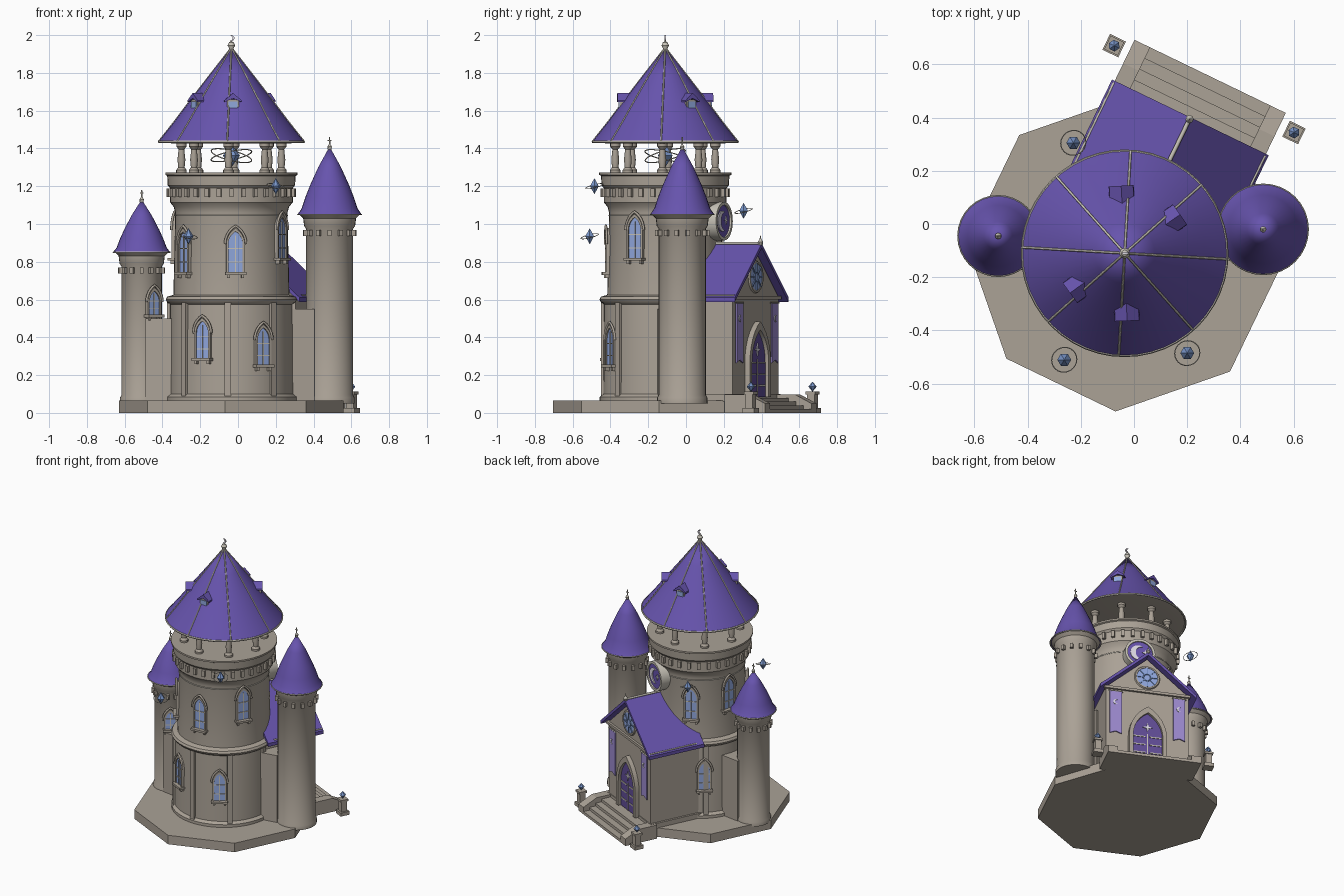
import bpy, bmesh
from math import sin, cos, pi, radians, hypot, atan2
from mathutils import Matrix, Vector

if "Cube" in bpy.data.objects:
    bpy.data.objects.remove(bpy.data.objects["Cube"])


def material(name, rgb):
    m = bpy.data.materials.new(name)
    m.use_nodes = True
    m.diffuse_color = (*rgb, 1)
    m.node_tree.nodes["Principled BSDF"].inputs["Base Color"].default_value = (*rgb, 1)
    return m


STONE = material("warm stone", (0.405, 0.36, 0.305))
ROOF = material("purple roof", (0.135, 0.088, 0.42))
DOOR = material("dark purple", (0.12, 0.075, 0.31))
BANNER = material("lilac cloth", (0.34, 0.26, 0.64))
GLASS = material("window blue", (0.28, 0.39, 0.73))
CRYSTAL = material("crystal blue", (0.19, 0.30, 0.58))
METAL = material("pale metal", (0.58, 0.55, 0.48))
WHITE = material("moon white", (0.75, 0.72, 0.8))
ID = Matrix.Identity(4)


def T(x, y, z=0):
    return Matrix.Translation((x, y, z))


def R(deg, axis="Z"):
    return Matrix.Rotation(radians(deg), 4, axis)


def finish(name, bm, mat, M, smooth=True):
    bmesh.ops.recalc_face_normals(bm, faces=bm.faces)
    bm.transform(M)
    me = bpy.data.meshes.new(name)
    bm.to_mesh(me)
    bm.free()
    me.materials.append(mat)
    if smooth:
        me.polygons.foreach_set("use_smooth", [True] * len(me.polygons))
        me.set_sharp_from_angle(angle=radians(35))
    bpy.context.collection.objects.link(bpy.data.objects.new(name, me))


def lathe(name, pts, mat, M=ID, seg=32, smooth=True):
    bm = bmesh.new()
    vs = [bm.verts.new((r, 0, z)) for r, z in pts]
    es = [bm.edges.new(p) for p in zip(vs, vs[1:])]
    bmesh.ops.spin(bm, geom=vs + es, cent=(0, 0, 0), axis=(0, 0, 1), angle=2 * pi, steps=seg)
    bmesh.ops.remove_doubles(bm, verts=bm.verts, dist=1e-5)
    finish(name, bm, mat, M, smooth)


def ring(name, r, t, mat, M=ID, seg=32):
    lathe(name, [(r + t * cos(i * pi / 3), t * sin(i * pi / 3)) for i in range(7)], mat, M, seg)


def box(name, size, loc, mat, M=ID):
    bm = bmesh.new()
    bmesh.ops.create_cube(bm, size=1, matrix=T(*loc) @ Matrix.Diagonal((*size, 1)))
    finish(name, bm, mat, M, False)


def prism(name, pts, y0, y1, mat, M=ID):
    bm = bmesh.new()
    a = [bm.verts.new((x, y0, z)) for x, z in pts]
    b = [bm.verts.new((x, y1, z)) for x, z in pts]
    bm.faces.new(a)
    bm.faces.new(b[::-1])
    for i in range(len(a)):
        j = (i + 1) % len(a)
        bm.faces.new((a[i], a[j], b[j], b[i]))
    finish(name, bm, mat, M, False)


def tube(name, pts, r, mat, M=ID):
    cu = bpy.data.curves.new(name, "CURVE")
    cu.dimensions, cu.bevel_depth, cu.bevel_resolution = "3D", r, 1
    sp = cu.splines.new("POLY")
    sp.points.add(len(pts) - 1)
    for p, q in zip(sp.points, pts):
        p.co = (*(M @ Vector(q)), 1)
    cu.materials.append(mat)
    bpy.context.collection.objects.link(bpy.data.objects.new(name, cu))


def arch(w, h):
    """Gothic arch outline from two arcs that meet in a point."""
    s = h - 1.732 * w
    side = [(2 * w * cos(t * pi / 18) - w, s + 2 * w * sin(t * pi / 18)) for t in range(6)]
    return [(-w, 0), (w, 0)] + side + [(0, h)] + [(-x, z) for x, z in side[::-1]]


def arch_frame(name, w, h, t, depth, M):
    """Hollow pointed surround; local -y is outward."""
    out, inn = arch(w + t, h + 1.6 * t), arch(w, h)
    bm = bmesh.new()
    L = [[bm.verts.new((x, y, z)) for x, z in p]
         for p, y in ((out, 0.02), (out, -depth), (inn, -depth), (inn, 0.02))]
    for a, b in zip(L, L[1:]):
        for i in range(1, len(out)):
            j = (i + 1) % len(out)
            bm.faces.new((a[i], a[j], b[j], b[i]))
    finish(name, bm, STONE, M)


def window(name, M, w=0.04, h=0.2):
    arch_frame(name + "_surround", w, h, 0.011, 0.014, M)
    tube(name + "_hood", [(x, -0.012, z) for x, z in arch(w + 0.018, h + 0.03)[2:]], 0.007, STONE, M)
    prism(name + "_glass", arch(w, h), -0.006, 0.02, GLASS, M)
    box(name + "_mullion", (0.005, 0.006, h * 0.9), (0, -0.008, h * 0.45), METAL, M)
    for k in (0.25, 0.58):
        box(name + "_crossbar", (2 * w, 0.006, 0.005), (0, -0.008, h * k), METAL, M)
    box(name + "_sill", (2 * w + 0.036, 0.045, 0.014), (0, -0.01, -0.007), STONE, M)
    for s in (-1, 1):
        box(name + "_bracket", (0.014, 0.03, 0.02), (s * w, -0.005, -0.022), STONE, M)


def moon(name, r, M):
    o = [(r * cos(radians(a)), r * sin(radians(a))) for a in range(60, 301, 20)]
    i = [(r / 2 + 0.866 * r * cos(radians(a)), 0.866 * r * sin(radians(a))) for a in range(250, 91, -20)]
    prism(name, o + i, -0.004, 0.004, WHITE, M)


def star(name, r, M):
    pts = [(q * sin(k * pi / 4), q * cos(k * pi / 4)) for k, q in enumerate([r, 0.3 * r] * 4)]
    prism(name, pts, -0.004, 0.004, WHITE, M)


def crystal(name, M, h, r):
    lathe(name, [(0, -h), (r, 0), (0, h)], CRYSTAL, M, 6, False)


C = T(-0.035, -0.11)
TURN = -3.3                       # rotation of the eight-sided plan
EIGHT = [TURN + 45 * k for k in range(8)]
G = C @ R(TURN + 157.5)           # gatehouse frame, local -y is outward


def on_wall(ang, r, z, base=C):
    return base @ R(ang) @ T(0, -r, z)


# Plinth and main tower
lathe("plinth", [(0, 0), (0.595, 0), (0.595, 0.065), (0, 0.065)], STONE, C @ R(TURN - 90), 8, False)
lathe("main_tower", [(0, 0.06), (0.347, 0.06), (0.347, 0.085), (0.328, 0.1), (0.324, 0.575), (0.34, 0.585),
      (0.348, 0.6), (0.34, 0.615), (0.307, 0.625), (0.297, 1.06), (0.305, 1.09), (0.325, 1.115), (0.325, 1.19),
      (0.337, 1.205), (0.34, 1.255), (0.35, 1.26), (0.35, 1.272), (0, 1.272)], STONE, C, 48)
ring("tower_band", 0.298, 0.003, METAL, C @ T(0, 0, 1.045), 48)
for a in EIGHT:
    box("pilaster", (0.034, 0.05, 0.5), (0, 0, 0), STONE, on_wall(a, 0.315, 0.335))
    lathe("belfry_column", [(0, 0), (0.028, 0), (0.028, 0.015), (0.017, 0.03), (0.021, 0.07), (0.015, 0.125),
          (0.027, 0.14), (0.027, 0.17), (0, 0.17)], STONE, on_wall(a, 0.265, 1.27), 12)
for k in range(32):
    box("corbel", (0.022, 0.03, 0.045), (0, 0, 0), STONE, on_wall(k * 11.25, 0.328, 1.165))

# Main roof with ribs, finial and dormers
main_roof = [(0.385, 1.438), (0.3, 1.545), (0.225, 1.645), (0.113, 1.79), (0, 1.935)]
lathe("main_roof", main_roof, ROOF, C, 48)
lathe("belfry_ceiling", [(0.385, 1.436), (0.3, 1.425), (0, 1.43)], STONE, C, 48)
ring("main_eave", 0.383, 0.007, METAL, C @ T(0, 0, 1.435), 48)
for a in EIGHT:
    tube("roof_rib", [(0, -r, z) for r, z in main_roof], 0.0045, METAL, C @ R(a))
lathe("main_finial", [(0, 1.9), (0.013, 1.91), (0.012, 1.93), (0.02, 1.945), (0.012, 1.962), (0.004, 1.966),
      (0.003, 1.975), (0, 1.975)], METAL, C, 12)
moon("finial_moon", 0.016, C @ T(0, 0, 1.984) @ R(180, "Y"))
for a in (2, 125, 183, 306):
    D = on_wall(a, 0.242, 1.575)
    box("dormer", (0.062, 0.12, 0.085), (0, 0.06, 0.0425), STONE, D)
    box("dormer_window", (0.046, 0.006, 0.055), (0, -0.002, 0.045), GLASS, D)
    prism("dormer_roof", [(-0.047, 0.07), (0, 0.09), (0.047, 0.07), (0.045, 0.08), (0, 0.118), (-0.045, 0.08)],
          -0.012, 0.11, ROOF, D)


# Side towers
def turret(name, x, y, r, eave, tip, R0):
    M = T(x, y)
    lathe(name, [(0, 0.05), (r + 0.008, 0.05), (r + 0.008, 0.08), (r, 0.095), (r, eave - 0.075), (r + 0.01, eave - 0.06),
          (r + 0.015, eave - 0.02), (R0 - 0.01, eave), (0, eave)], STONE, M)
    H = tip - eave
    lathe(name + "_roof", [(0, eave), (R0, eave), (R0 * 0.87, eave + H * 0.09), (R0 * 0.76, eave + H * 0.25),
          (R0 * 0.61, eave + H * 0.43), (R0 * 0.35, eave + H * 0.7), (0, tip)], ROOF, M)
    ring(name + "_eave", R0 - 0.002, 0.004, METAL, M @ T(0, 0, eave))
    lathe(name + "_finial", [(0, tip - 0.03), (0.009, tip - 0.02), (0.012, tip), (0.004, tip + 0.012),
          (0.003, tip + 0.05), (0, tip + 0.05)], METAL, M, 10)
    box(name + "_finial_bar", (0.02, 0.005, 0.005), (0, 0, tip + 0.033), METAL, M)
    for k in range(14):
        box(name + "_corbel", (0.02, 0.025, 0.032), (0, 0, 0), STONE, on_wall(k * 360 / 14, r + 0.006, eave - 0.097, M))


turret("tall_turret", 0.485, -0.02, 0.125, 1.05, 1.41, 0.17)
turret("short_turret", -0.51, -0.045, 0.107, 0.85, 1.13, 0.152)
window("turret_window", on_wall(35, 0.107, 0.52, T(-0.51, -0.045)), 0.033, 0.125)

# Walls linking the turrets to the main tower
for dx, dy, d, t, h in ((0.52, 0.09, 0.43, 0.19, 0.55), (-0.475, 0.065, 0.443, 0.23, 0.5)):
    box("link_wall", (d, t, h - 0.06), (d / 2, 0, h / 2 + 0.03), STONE, C @ Matrix.Rotation(atan2(dy, dx), 4, "Z"))

# Tower windows
for a, z in ((4, 0.745), (59, 0.82), (-54, 0.745), (-107, 0.82), (-156, 0.77)):
    window("upper_window", on_wall(a, 0.303, z), 0.038, 0.215)
for a, z in ((30, 0.255), (-27, 0.29), (-140, 0.27)):
    window("lower_window", on_wall(a, 0.328, z), 0.036, 0.195)

# Gatehouse
prism("gatehouse", [(-0.28, 0.06), (0.28, 0.06), (0.28, 0.615), (0, 0.86), (-0.28, 0.615)], -0.53, -0.1, STONE, G)
box("gatehouse_base", (0.59, 0.4, 0.04), (0, -0.335, 0.08), STONE, G)
box("gatehouse_course", (0.58, 0.03, 0.018), (0, -0.53, 0.61), STONE, G)
slope = [(-0.327, 0.612), (0, 0.897), (0.327, 0.612)]
prism("gatehouse_roof", slope + [(x, z - 0.024) for x, z in slope[::-1]], -0.567, -0.15, ROOF, G)
tube("gatehouse_ridge", [(0, -0.567, 0.898), (0, -0.2, 0.898)], 0.008, METAL, G)
for s in (-1, 1):
    tube("gatehouse_gutter", [(s * 0.315, -0.56, 0.622), (s * 0.315, -0.2, 0.622)], 0.005, METAL, G)
lathe("gable_finial", [(0, 0.88), (0.012, 0.89), (0.015, 0.905), (0.005, 0.92), (0, 0.945)], METAL, G @ T(0, -0.56), 10)

# Door
E = G @ T(0, -0.53, 0.085)
arch_frame("door_surround", 0.1, 0.355, 0.028, 0.03, E)
prism("door", arch(0.1, 0.355), -0.01, 0.02, DOOR, E)
box("door_gap", (0.005, 0.006, 0.2), (0, -0.011, 0.1), METAL, E)
for z in (0.06, 0.12, 0.18):
    for s in (-1, 1):
        box("door_hinge", (0.08, 0.006, 0.008), (s * 0.055, -0.011, z), METAL, E)
star("door_star", 0.034, E @ T(0, -0.012, 0.25))

# Banners
for s in (-1, 1):
    B = G @ T(s * 0.215, -0.54, 0)
    prism("banner", [(-0.04, 0.265), (0, 0.28), (0.04, 0.265), (0.04, 0.58), (-0.04, 0.58)], -0.004, 0.004, BANNER, B)
    tube("banner_rod", [(-0.048, 0, 0.583), (0.048, 0, 0.583)], 0.005, METAL, B)
    moon("banner_moon", 0.018, B @ T(0, -0.004, 0.5))

# Rose window and moon medallion
Q = G @ T(0, -0.53, 0.72) @ R(90, "X")
ring("rose_surround", 0.077, 0.01, STONE, Q)
lathe("rose_glass", [(0.077, -0.01), (0.077, 0.006), (0, 0.006)], GLASS, Q)
ring("rose_hub", 0.025, 0.005, CRYSTAL, Q @ T(0, 0, 0.006), 16)
for k in range(8):
    box("rose_spoke", (0.007, 0.045, 0.006), (0, 0.05, 0.008), CRYSTAL, Q @ R(45 * k))
Q = G @ T(0, -0.33, 1.015) @ R(90, "X")
lathe("medallion", [(0.09, -0.06), (0.09, 0.008), (0, 0.008)], ROOF, Q)
lathe("medallion_rim", [(0.085, -0.06), (0.102, -0.06), (0.102, 0.018), (0.085, 0.018), (0.085, -0.06)], METAL, Q)
moon("medallion_moon", 0.055, G @ T(-0.01, -0.34, 1.015))
star("medallion_star", 0.022, G @ T(0.035, -0.34, 1.02))

# Steps, side walls and lamp posts
for k in range(4):
    d = 0.083 + 0.045 * k
    box("step", (0.52, d, 0.08 - 0.02 * k), (0, -0.52 - d / 2, 0.04 - 0.01 * k), STONE, G)
for s in (-1, 1):
    prism("step_wall", [(-0.5, 0), (-0.738, 0), (-0.738, 0.05), (-0.64, 0.098), (-0.5, 0.098)],
          -0.0325, 0.0325, STONE, G @ T(s * 0.283, 0) @ R(90))
    P = G @ T(s * 0.375, -0.685)
    box("post_foot", (0.066, 0.066, 0.025), (0, 0, 0.0125), STONE, P)
    box("post", (0.042, 0.042, 0.08), (0, 0, 0.06), STONE, P)
    box("post_cap", (0.056, 0.056, 0.015), (0, 0, 0.105), STONE, P)
    crystal("post_crystal", P @ T(0, 0, 0.139), 0.027, 0.022)

# Floating crystals with rings
for x, y, z in ((-0.262, -0.51, 0.935), (0.2, -0.485, 1.2), (-0.228, 0.305, 1.07)):
    crystal("floating_crystal", T(x, y, z), 0.043, 0.026)
    ring("crystal_ring", 0.048, 0.002, METAL, T(x, y, z) @ R(14, "X") @ R(10, "Y"), 24)
crystal("belfry_crystal", C @ T(0, 0, 1.362), 0.062, 0.045)
for t in (-12, 14):
    ring("belfry_ring", 0.11, 0.003, METAL, C @ T(0, 0, 1.362) @ R(t, "Y") @ R(t, "X"))
